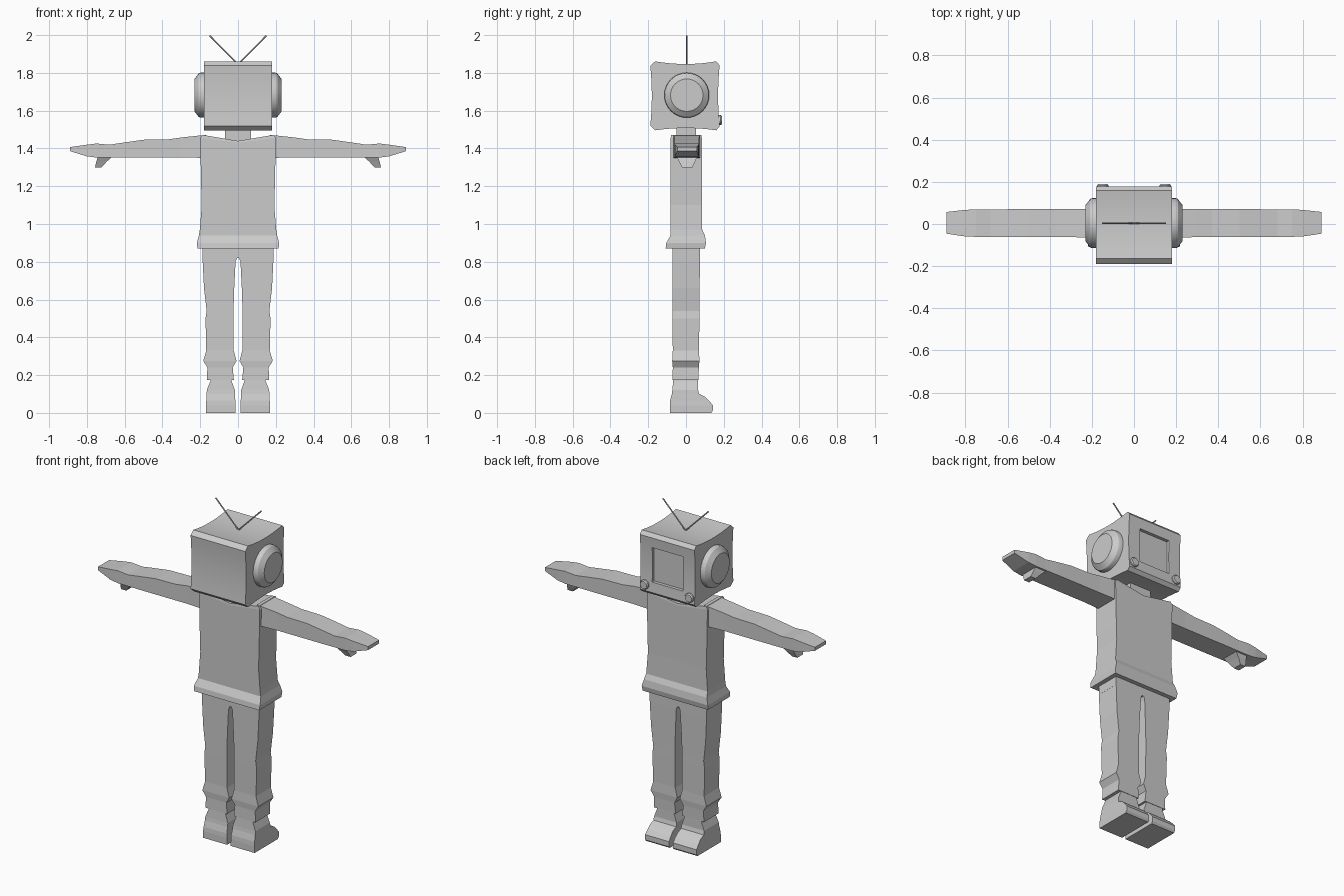
import bpy, bmesh, math
from mathutils import Vector

grey = bpy.data.materials.new("light_grey")
grey.diffuse_color = (0.6, 0.6, 0.6, 1)
CY = 0.004  # depth of the body's centre plane


def finish(bm, name, smooth=False):
    bmesh.ops.recalc_face_normals(bm, faces=bm.faces)
    me = bpy.data.meshes.new(name)
    bm.to_mesh(me)
    bm.free()
    me.materials.append(grey)
    ob = bpy.data.objects.new(name, me)
    bpy.context.collection.objects.link(ob)
    if smooth:
        bpy.ops.object.select_all(action='DESELECT')
        ob.select_set(True)
        bpy.context.view_layer.objects.active = ob
        bpy.ops.object.shade_smooth_by_angle(angle=math.radians(30))
    return ob


def loft(name, rings, smooth=False):
    """Skin a list of equal-length point rings and cap both ends."""
    bm = bmesh.new()
    vs = [[bm.verts.new(p) for p in r] for r in rings]
    n = len(vs[0])
    for a, b in zip(vs, vs[1:]):
        for i in range(n):
            j = (i + 1) % n
            bm.faces.new((a[i], a[j], b[j], b[i]))
    bm.faces.new(vs[0])
    bm.faces.new(vs[-1])
    return finish(bm, name, smooth)


def level(z, x0, x1, y0, y1):
    y0, y1 = y0 + CY, y1 + CY
    return [(x0, y0, z), (x1, y0, z), (x1, y1, z), (x0, y1, z)]


def slice_x(x, z0, z1, y0, y1):
    y0, y1 = y0 + CY, y1 + CY
    return [(x, y0, z0), (x, y1, z0), (x, y1, z1), (x, y0, z1)]


def circle(c, r, axis, n):
    pts = []
    for i in range(n):
        a = 2 * math.pi * i / n
        u, v = r * math.cos(a), r * math.sin(a)
        pts.append((c[0], c[1] + u, c[2] + v) if axis == 'x' else (c[0] + u, c[1], c[2] + v))
    return pts


def flip(rings, s):
    return [[(s * p[0], p[1], p[2]) for p in r] for r in rings]


# Shirt: flared hem, V-shaped neckline
shirt = []
for z, zc, w, y0, y1 in [(0.87, 0.87, 0.215, -0.112, 0.096), (0.90, 0.90, 0.218, -0.108, 0.102),
                         (0.94, 0.94, 0.207, -0.085, 0.096), (0.97, 0.97, 0.202, -0.085, 0.082),
                         (1.10, 1.10, 0.192, -0.085, 0.08), (1.20, 1.20, 0.195, -0.085, 0.08),
                         (1.35, 1.34, 0.198, -0.085, 0.08), (1.455, 1.43, 0.2, -0.085, 0.08),
                         (1.472, 1.44, 0.19, -0.083, 0.078)]:
    y0, y1 = y0 + CY, y1 + CY
    shirt.append([(-w, y0, z), (0, y0, zc), (w, y0, z), (w, y1, z), (0, y1, zc), (-w, y1, z)])
loft("shirt", shirt)
loft("neck", [level(z, -0.07, 0.07, -0.055, 0.05) for z in (1.42, 1.52)])
loft("hips", [level(0.82, -0.188, 0.188, -0.075, 0.07), level(0.92, -0.19, 0.19, -0.075, 0.07)])

arm = [slice_x(*a) for a in [
    (0.17, 1.35, 1.472, -0.07, 0.07), (0.30, 1.352, 1.458, -0.066, 0.066), (0.37, 1.352, 1.448, -0.066, 0.066),
    (0.50, 1.352, 1.446, -0.066, 0.066), (0.60, 1.352, 1.432, -0.066, 0.066), (0.68, 1.352, 1.42, -0.065, 0.065),
    (0.75, 1.352, 1.426, -0.065, 0.065), (0.80, 1.358, 1.42, -0.063, 0.063), (0.89, 1.386, 1.407, -0.05, 0.053)]]
thumb = [level(1.30, 0.722, 0.757, -0.025, 0.03), level(1.33, 0.695, 0.75, -0.04, 0.045),
         level(1.362, 0.66, 0.74, -0.058, 0.058)]
leg = [level(*a) for a in [
    (0.175, 0.022, 0.165, -0.075, 0.062), (0.24, 0.028, 0.162, -0.074, 0.064), (0.275, 0.008, 0.184, -0.077, 0.067),
    (0.33, 0.023, 0.168, -0.074, 0.065), (0.50, 0.024, 0.172, -0.075, 0.067), (0.54, 0.024, 0.166, -0.075, 0.067),
    (0.66, 0.02, 0.18, -0.075, 0.068), (0.80, 0.013, 0.187, -0.075, 0.07), (0.83, 0.002, 0.188, -0.075, 0.07)]]

# Shoe: rows of heel and toe depth going up
shoe = [level(*a) for a in [
    (0.0, 0.012, 0.170, -0.09, 0.13), (0.012, 0.012, 0.170, -0.09, 0.138), (0.04, 0.013, 0.170, -0.09, 0.138),
    (0.065, 0.014, 0.168, -0.088, 0.118), (0.085, 0.016, 0.167, -0.083, 0.098), (0.10, 0.016, 0.166, -0.079, 0.066),
    (0.122, 0.017, 0.165, -0.076, 0.06), (0.172, 0.035, 0.145, -0.072, 0.06), (0.20, 0.035, 0.145, -0.07, 0.058)]]

# Speaker on the side of the head, knob, antenna
EZ = 1.682
speaker = [circle((x, CY, EZ), r, 'x', 32) for x, r in
           [(0.16, 0.119), (0.198, 0.119), (0.208, 0.115), (0.23, 0.086)]]
knob = [circle((0.148, y, 1.55), r, 'y', 16) for y, r in [(0.15, 0.027), (0.183, 0.027), (0.19, 0.022)]]
antenna = [[(x + 0.004 * math.cos(k * math.pi / 3) * 0.7, CY + 0.004 * math.sin(k * math.pi / 3),
             z - 0.004 * math.cos(k * math.pi / 3) * 0.7) for k in range(6)]
           for x, z in [(0.0, 1.845), (0.15, 1.997)]]

for side, s in (("left", -1), ("right", 1)):
    for part, rings in (("arm", arm), ("thumb", thumb), ("leg", leg), ("shoe", shoe), ("antenna", antenna)):
        loft(side + "_" + part, flip(rings, s))
    loft(side + "_speaker", flip(speaker, s), True)
    loft(side + "_knob", flip(knob, s), True)


# Head box: slightly hollow sides with cut corners, extruded across x
def hollow(a, b, sag, n=8):
    a, b = Vector(a), Vector(b)
    d = (b - a).normalized()
    inward = Vector((-d.y, d.x))
    return [a.lerp(b, i / n) + inward * sag * 4 * (i / n) * (1 - i / n) for i in range(n + 1)]


outline = (hollow((-0.163, 1.496), (0.160, 1.496), 0.012) + hollow((0.178, 1.515), (0.178, 1.84), 0.008)
           + hollow((0.160, 1.861), (-0.163, 1.861), 0.014) + hollow((-0.189, 1.838), (-0.189, 1.52), 0.008))
head = loft("head", [[(x, p.x, p.y) for p in outline] for x in (-0.18, 0.18)], True)

# Recessed screen on the face
cutter = loft("screen_cutter", [level(z, -0.102, 0.102, 0.15, 0.25) for z in (1.575, 1.78)])
cutter.hide_render = True
mod = head.modifiers.new("screen_recess", 'BOOLEAN')
mod.object = cutter
mod.operation = 'DIFFERENCE'
bpy.context.view_layer.objects.active = head
bpy.ops.object.modifier_apply(modifier=mod.name)
bpy.data.objects.remove(cutter)
